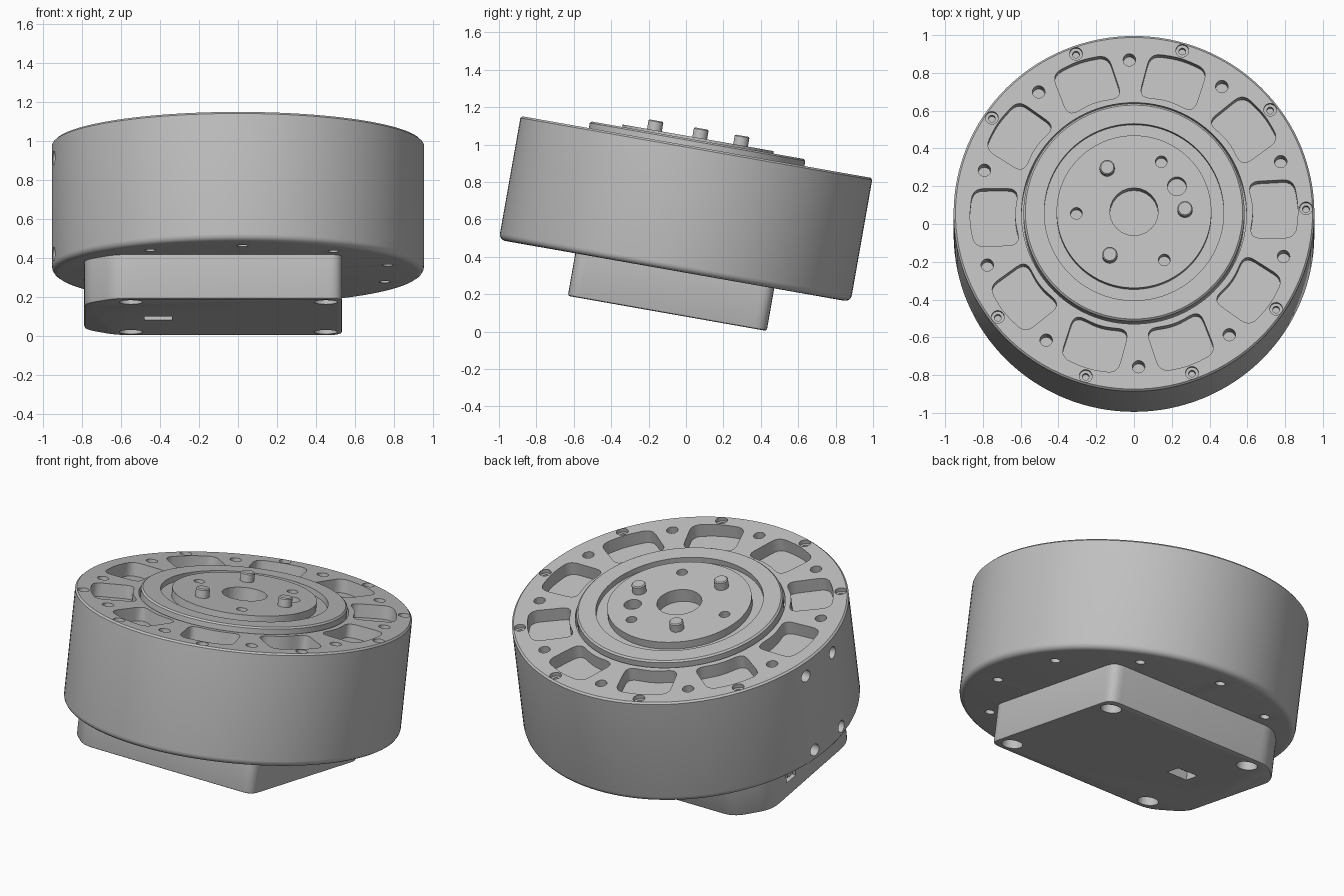
import bpy, bmesh, math
from mathutils import Matrix, Vector

if "Cube" in bpy.data.objects:
    bpy.data.objects.remove(bpy.data.objects["Cube"], do_unlink=True)

# One plain metal colour
metal = bpy.data.materials.new("light_grey_metal")
metal.use_nodes = True
GREY = (0.53, 0.53, 0.53, 1)
metal.diffuse_color = GREY
metal.node_tree.nodes["Principled BSDF"].inputs["Base Color"].default_value = GREY

# Parts are built upright, then leaned back together
LEAN = Matrix.Translation((0, -0.06, 0.325)) @ Matrix.Rotation(math.radians(-10), 4, "X")
RADIUS, TOP, DISC_TOP = 0.955, 0.672, 0.722
STEP, PHASE = 36, 1.7


def polar(r, degrees, z=0.0):
    a = math.radians(degrees)
    return Vector((r * math.cos(a), r * math.sin(a), z))


def at(p):
    return Matrix.Translation(p)


def lathe(bm, profile, matrix=Matrix(), steps=32):
    """Revolve (radius, height) points about z into bm."""
    part = bmesh.new()
    vs = [part.verts.new((r, 0, z)) for r, z in profile]
    es = [part.edges.new(pair) for pair in zip(vs, vs[1:])]
    bmesh.ops.spin(part, geom=vs + es, axis=(0, 0, 1), cent=(0, 0, 0),
                   angle=math.tau, steps=steps, use_duplicate=False)
    bmesh.ops.remove_doubles(part, verts=part.verts, dist=1e-5)
    bmesh.ops.recalc_face_normals(part, faces=part.faces)
    merge(bm, part, matrix)


def merge(bm, part, matrix=Matrix()):
    part.transform(matrix)
    mesh = bpy.data.meshes.new("temp")
    part.to_mesh(mesh)
    part.free()
    bm.from_mesh(mesh)
    bpy.data.meshes.remove(mesh)


def bore(bm, r, depth, matrix):
    lathe(bm, [(0, -depth), (r, -depth), (r, 0.1), (0, 0.1)], matrix, 24)


def rounded(points, radius, n=5):
    """Round the corners of a flat outline."""
    out = []
    pts = [Vector(p[:2]) for p in points]
    for i, p in enumerate(pts):
        a = p + (pts[i - 1] - p).normalized() * radius
        b = p + (pts[(i + 1) % len(pts)] - p).normalized() * radius
        for k in range(n + 1):
            t = k / n
            out.append(a * (1 - t) ** 2 + p * 2 * t * (1 - t) + b * t * t)
    return out


def prism(bm, outline, z0, z1, chamfer=0):
    part = bmesh.new()
    base = part.faces.new([part.verts.new((p.x, p.y, z0)) for p in outline])
    up = bmesh.ops.extrude_face_region(part, geom=[base], use_keep_orig=True)
    bmesh.ops.translate(part, vec=(0, 0, z1 - z0),
                        verts=[g for g in up["geom"] if isinstance(g, bmesh.types.BMVert)])
    bmesh.ops.recalc_face_normals(part, faces=part.faces)
    if chamfer:
        bmesh.ops.bevel(part, geom=list(base.edges), offset=chamfer, segments=2,
                        affect="EDGES", profile=0.5)
    merge(bm, part)


def block(bm, centre, size):
    bmesh.ops.create_cube(bm, size=1, matrix=at(centre) @ Matrix.Diagonal((*size, 1)))


def make(name, bm, cutter=None):
    """Turn bm into an object, carve the cutter out of it and shade it."""
    mesh = bpy.data.meshes.new(name)
    bm.to_mesh(mesh)
    bm.free()
    obj = bpy.data.objects.new(name, mesh)
    bpy.context.collection.objects.link(obj)
    if cutter:
        tool = make(name + "_cutter", cutter)
        tool.hide_render = True
        mod = obj.modifiers.new("carve", "BOOLEAN")
        mod.operation, mod.solver, mod.object = "DIFFERENCE", "EXACT", tool
        obj.matrix_world = LEAN
        bpy.context.view_layer.update()
        graph = bpy.context.evaluated_depsgraph_get()
        carved = bpy.data.meshes.new_from_object(obj.evaluated_get(graph))
        obj.modifiers.clear()
        obj.data = carved
        bpy.data.objects.remove(tool, do_unlink=True)
    obj.data.materials.clear()
    obj.data.materials.append(metal)
    obj.matrix_world = LEAN
    bpy.ops.object.select_all(action="DESELECT")
    obj.select_set(True)
    bpy.context.view_layer.objects.active = obj
    bpy.ops.object.shade_smooth_by_angle(angle=math.radians(30))
    return obj


# Drum housing with rounded bottom edge and a seat for the rotor
housing = bmesh.new()
F = 0.035
fillet = [(RADIUS - F + polar(F, a).x, F + polar(F, a).y) for a in (-90, -67.5, -45, -22.5, 0)]
lathe(housing, [(0, 0)] + fillet + [(RADIUS, TOP - 0.01), (RADIUS - 0.01, TOP),
                                    (0.595, TOP), (0.595, 0.58), (0, 0.58)], steps=128)
cuts = bmesh.new()
for i in range(10):
    mid = PHASE + STEP * i
    # weight-saving pockets
    corners = [polar(0.625, mid - 14), polar(0.865, mid - 10.5), polar(0.872, mid),
               polar(0.865, mid + 10.5), polar(0.625, mid + 14), polar(0.635, mid)]
    prism(cuts, rounded(corners, 0.06), TOP - 0.08, TOP + 0.1)
    # bolt holes between pockets, above and below
    bore(cuts, 0.033, 0.1, at(polar(0.825, mid + STEP / 2, TOP)))
    bore(cuts, 0.028, 0.06, at(polar(0.8, mid + STEP / 2)) @ Matrix.Rotation(math.pi, 4, "X"))
    # stepped rim screw holes, left out where the cable side is
    if i != 5:
        lathe(cuts, [(0, -0.06), (0.018, -0.06), (0.018, -0.025), (0.034, -0.025),
                     (0.034, 0.1), (0, 0.1)], at(polar(0.911, mid, TOP)), 24)
# side screw holes
for angle in (172, 188):
    for z in (0.075, 0.575):
        turn = Matrix.Rotation(math.radians(angle), 4, "Z")
        bore(cuts, 0.036, 0.07, turn @ at((RADIUS, 0, z)) @ Matrix.Rotation(math.pi / 2, 4, "Y"))
make("drum_housing", housing, cuts)

# Rotor: raised ring, groove and centre disc
rotor = bmesh.new()
lathe(rotor, [(0, 0.56), (0.585, 0.56), (0.585, 0.7), (0.575, 0.709), (0.475, 0.709),
              (0.475, 0.675), (0.41, 0.675), (0.41, DISC_TOP), (0, DISC_TOP)], steps=96)
cuts = bmesh.new()
bore(cuts, 0.128, 0.08, at((0, 0, DISC_TOP)))
bore(cuts, 0.05, 0.06, at(polar(0.265, 31, DISC_TOP)))
for i in range(3):
    bore(cuts, 0.031, 0.07, at(polar(0.305, 60 + PHASE + 120 * i, DISC_TOP)))
make("rotor", rotor, cuts)

# Drive pins
for i in range(3):
    pin = bmesh.new()
    lathe(pin, [(0, -0.08), (0.04, -0.08), (0.04, 0.046), (0.034, 0.052), (0, 0.052)],
          at(polar(0.27, PHASE + 120 * i, DISC_TOP)))
    make(f"drive_pin_{i + 1}", pin)

# Electronics box under the drum, cut corners on the cable side
FLOOR = -0.231
half = [(-0.79, -0.38), (-0.63, -0.54), (0.535, -0.54)]
outline = half + [(x, -y) for x, y in reversed(half)]
box = bmesh.new()
prism(box, rounded(outline, 0.07), FLOOR, 0.02, chamfer=0.012)
cuts = bmesh.new()
for x in (-0.55, 0.45):
    for y in (-0.44, 0.44):
        lathe(cuts, [(0, -0.09), (0.03, -0.09), (0.03, -0.05), (0.06, -0.05), (0.06, 0.1), (0, 0.1)],
              at((x, y, FLOOR)) @ Matrix.Rotation(math.pi, 4, "X"))
# port in the floor and two cable sockets in the side
block(cuts, (-0.41, 0.037, FLOOR), (0.14, 0.1, 0.1))
SOCKETS = [(0.18, 0.09), (-0.07, 0.18)]
for y, width in SOCKETS:
    block(cuts, (-0.79, y, -0.1), (0.12, width, 0.08))
make("electronics_box", box, cuts)

# Connector cores inside the sockets
for i, (y, width) in enumerate(SOCKETS):
    core = bmesh.new()
    block(core, (-0.755, y, -0.1), (0.06, width - 0.04, 0.04))
    make(f"cable_connector_{i + 1}", core)
